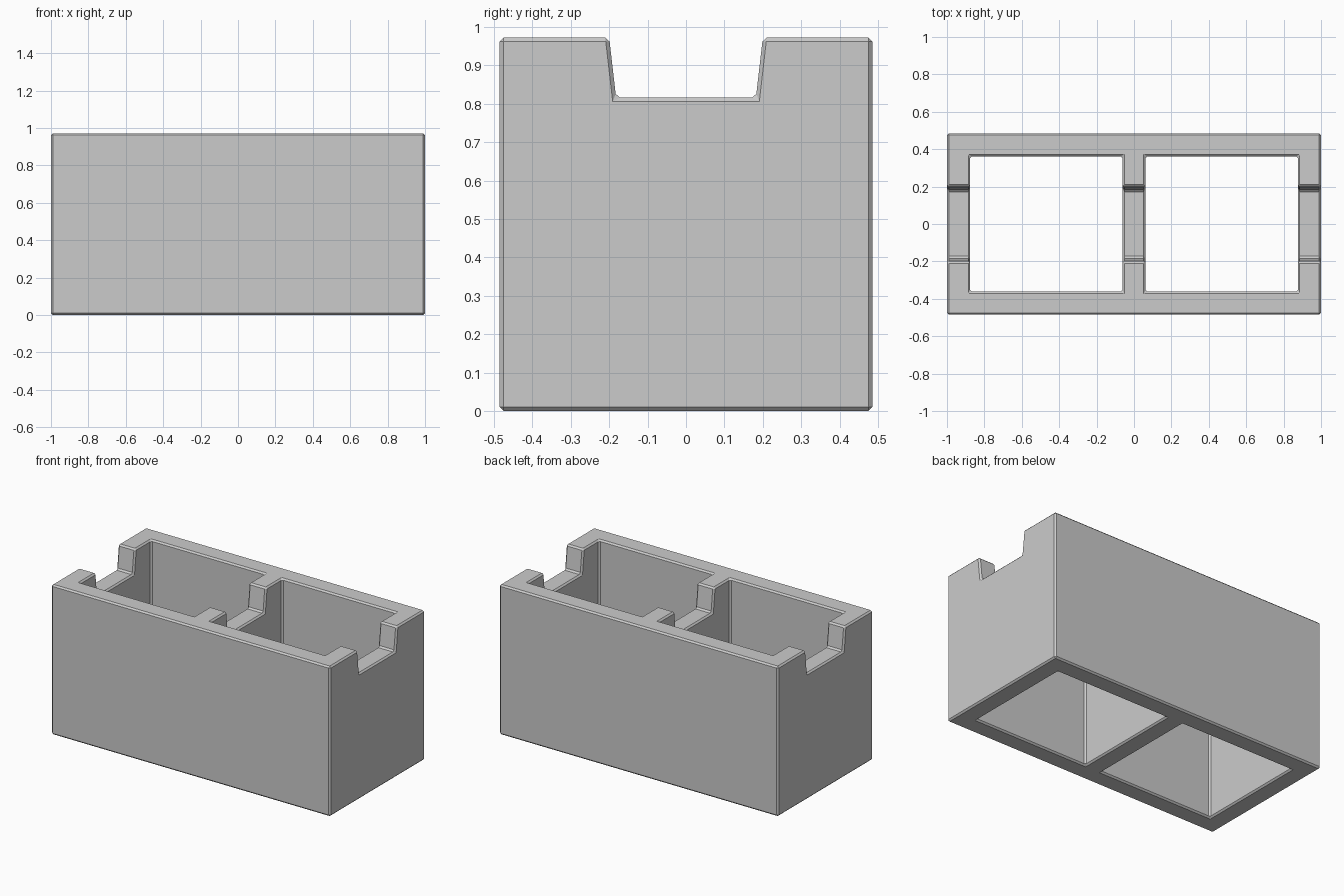
import bpy
import bmesh
from mathutils import Vector

if "Cube" in bpy.data.objects:
    bpy.data.objects.remove(bpy.data.objects["Cube"], do_unlink=True)

LENGTH, WIDTH, HEIGHT = 2.0, 0.97, 0.972

concrete = bpy.data.materials.new("concrete_grey")
concrete.use_nodes = True
grey = (0.6, 0.6, 0.6, 1)
concrete.diffuse_color = grey
concrete.node_tree.nodes["Principled BSDF"].inputs["Base Color"].default_value = grey


def prism(name, profile, x0, x1):
    """Extrude a (y, z) outline along x."""
    bm = bmesh.new()
    face = bm.faces.new([bm.verts.new((x0, y, z)) for y, z in profile])
    out = bmesh.ops.extrude_face_region(bm, geom=[face])
    moved = [v for v in out["geom"] if isinstance(v, bmesh.types.BMVert)]
    bmesh.ops.translate(bm, verts=moved, vec=Vector((x1 - x0, 0, 0)))
    bmesh.ops.recalc_face_normals(bm, faces=bm.faces)
    mesh = bpy.data.meshes.new(name)
    bm.to_mesh(mesh)
    bm.free()
    obj = bpy.data.objects.new(name, mesh)
    bpy.context.collection.objects.link(obj)
    mesh.materials.append(concrete)
    return obj


def rect(half, z0, z1):
    return [(-half, z0), (half, z0), (half, z1), (-half, z1)]


# Solid outer body
block = prism("masonry_block", rect(WIDTH / 2, 0, HEIGHT), -LENGTH / 2, LENGTH / 2)

# Two square cells right through, and a tapered channel along the top
cutters = [prism("cell_cutter", rect(0.362, -0.2, 1.2), min(s * 0.062, s * 0.876), max(s * 0.062, s * 0.876))
           for s in (-1, 1)]
floor, top, half_low, half_high = 0.816, 1.2, 0.182, 0.2
half_top = half_low + (half_high - half_low) * (top - floor) / (HEIGHT - floor)
cutters.append(prism("channel_cutter", [(-half_low, floor), (half_low, floor),
                                        (half_top, top), (-half_top, top)], -1.2, 1.2))
for cutter in cutters:
    mod = block.modifiers.new("cut", 'BOOLEAN')
    mod.operation = 'DIFFERENCE'
    mod.solver = 'EXACT'
    mod.object = cutter
    cutter.hide_render = True

# Chamfer every edge
bevel = block.modifiers.new("chamfer", 'BEVEL')
bevel.width = 0.01
bevel.segments = 1
bevel.limit_method = 'ANGLE'

# Bake the modifiers and drop the cutters
graph = bpy.context.evaluated_depsgraph_get()
block_mesh = bpy.data.meshes.new_from_object(block.evaluated_get(graph))
block.modifiers.clear()
block.data = block_mesh
for cutter in cutters:
    bpy.data.objects.remove(cutter, do_unlink=True)
block.data.materials.clear()
block.data.materials.append(concrete)
for poly in block.data.polygons:
    poly.material_index = 0
    poly.use_smooth = False
